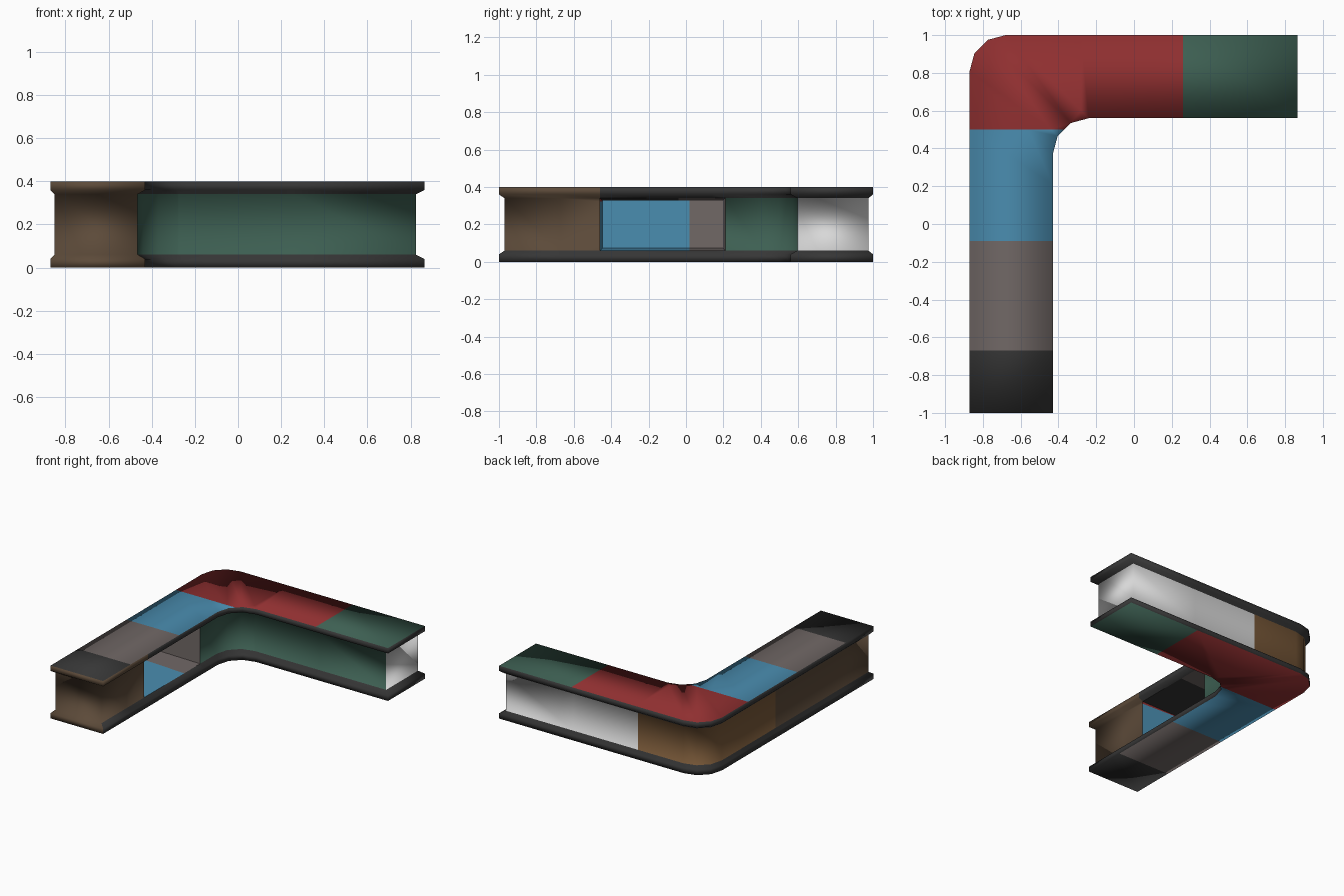
import bpy
import bmesh
from math import sin, cos, pi
from mathutils import Vector

cube = bpy.data.objects.get("Cube")
if cube:
    bpy.data.objects.remove(cube, do_unlink=True)

# Flat colours, written as sRGB bytes and converted to linear
PALETTE = {
    "charcoal": "363636", "warm_grey": "716866", "blue": "4A8DB0",
    "red": "8F2F30", "green": "3D5F52", "off_white": "D8D8D8",
    "dark_brown": "5C4A39", "ochre_brown": "785838",
}
NAMES = list(PALETTE)


def linear(byte):
    c = byte / 255
    return c / 12.92 if c < 0.04045 else ((c + 0.055) / 1.055) ** 2.4


def make_material(name, code):
    mat = bpy.data.materials.new(name)
    mat.use_nodes = True
    colour = tuple(linear(b) for b in bytes.fromhex(code)) + (1.0,)
    mat.diffuse_color = colour
    shader = mat.node_tree.nodes["Principled BSDF"]
    shader.inputs["Base Color"].default_value = colour
    shader.inputs["Roughness"].default_value = 0.8
    return mat


# L-shaped outline: the outer side, then the inner side backwards
LEFT, RIGHT, FRONT, BACK, WIDTH, RADIUS = -0.87, 0.865, -1.0, 1.0, 0.44, 0.19


def side(shift, move, front, right):
    dx, dy = shift + move[0], -shift + move[1]
    pts = [(LEFT + dx, front)]
    for i in range(4):
        a = pi - i * pi / 6
        pts.append((LEFT + RADIUS * (1 + cos(a)) + dx, BACK - RADIUS * (1 - sin(a)) + dy))
    return pts + [(right, BACK + dy)]


def outline(inset):
    if inset:
        ends = (FRONT + 0.03, RIGHT - 0.04)
        return side(0, (0.02, -0.025), *ends) + side(WIDTH, (-0.035, 0.035), *ends)[::-1]
    return side(0, (0, 0), FRONT, RIGHT) + side(WIDTH, (0, 0), FRONT, RIGHT)[::-1]


# Body lofted through stacked outlines: lower slab, wall, upper slab
bm = bmesh.new()
levels = [(0, False), (0.04, False), (0.06, True), (0.34, True), (0.36, False), (0.4, False)]
loops = [[bm.verts.new((x, y, z)) for x, y in outline(inset)] for z, inset in levels]
n = len(loops[0])
for low, high in zip(loops, loops[1:]):
    for i in range(n):
        j = (i + 1) % n
        bm.faces.new((low[i], low[j], high[j], high[i]))
for loop in (loops[0], loops[-1]):
    for i in range(n // 2 - 1):
        bm.faces.new((loop[i], loop[i + 1], loop[n - 2 - i], loop[n - 1 - i]))
bmesh.ops.recalc_face_normals(bm, faces=bm.faces[:])


def cut(axis, value, faces=None):
    faces = faces or bm.faces[:]
    edges = {e for f in faces for e in f.edges}
    verts = {v for f in faces for v in f.verts}
    co, no = Vector((0, 0, 0)), Vector((0, 0, 0))
    co[axis], no[axis] = value, 1
    bmesh.ops.bisect_plane(bm, geom=faces + list(edges) + list(verts),
                           dist=1e-5, plane_co=co, plane_no=no)
    bm.normal_update()


# Deep tapered niche in the inner wall
NICHE_START, NICHE_END = -0.46, 0.21
cut(1, NICHE_START)
cut(1, NICHE_END)


def in_niche(c):
    return NICHE_START < c.y < NICHE_END and 0.05 < c.z < 0.35


opening = [f for f in bm.faces if f.normal.x > 0.9 and in_niche(f.calc_center_median())]
rim = {e for f in opening for e in f.edges}
bmesh.ops.inset_individual(bm, faces=opening, thickness=0.018, depth=-0.32)
bm.normal_update()


def niche_face(f):
    c = f.calc_center_median()
    return in_niche(c) and -0.82 < c.x < -0.462


for f in bm.faces:
    if niche_face(f):
        for e in f.edges:
            e.smooth = False

# Cuts where the colours change
for y in (-0.67, -0.09, -0.04, 0.02, 0.14, 0.5):
    cut(1, y)
for x in (-0.28, 0.26):
    cut(0, x)
cut(2, 0.322, [f for f in bm.faces if niche_face(f) and f.normal.y > 0.5])


def colour_of(f):
    c, d = f.calc_center_median(), f.normal
    if niche_face(f):
        if d.y > 0.5:
            return "red" if c.z > 0.322 else "blue"
        if d.z < -0.5:
            return "charcoal" if c.y < -0.04 else "warm_grey"
        return "blue" if c.y < 0.02 else "warm_grey"
    if c.z > 0.39 or c.z < 0.01:
        if c.x > 0.26:
            return "green"
        for limit, name in ((-0.67, "charcoal"), (-0.09, "warm_grey"), (0.5, "blue")):
            if c.y < limit:
                return name
        return "red"
    front_end = c.y < -0.9 and d.y < -0.3
    near_inner = c.y < NICHE_START and d.x > 0.3
    if 0.07 < c.z < 0.33:
        if front_end or near_inner:
            return "dark_brown"
        if (d.x > 0.9 and c.x > 0.5) or (d.y > 0.5 and c.x > -0.28):
            return "off_white"
        if d.x > 0.1 or d.y < -0.1:
            return "green"
        return "ochre_brown" if c.y > 0.14 else "dark_brown"
    if front_end or (near_inner and c.z > 0.3):
        return "dark_brown"
    return "charcoal"


for f in bm.faces:
    f.material_index = NAMES.index(colour_of(f))
    f.smooth = True

mesh = bpy.data.meshes.new("corner_counter")
bm.to_mesh(mesh)
bm.free()
for name, code in PALETTE.items():
    mesh.materials.append(make_material(name, code))
counter = bpy.data.objects.new("corner_counter", mesh)
bpy.context.collection.objects.link(counter)
